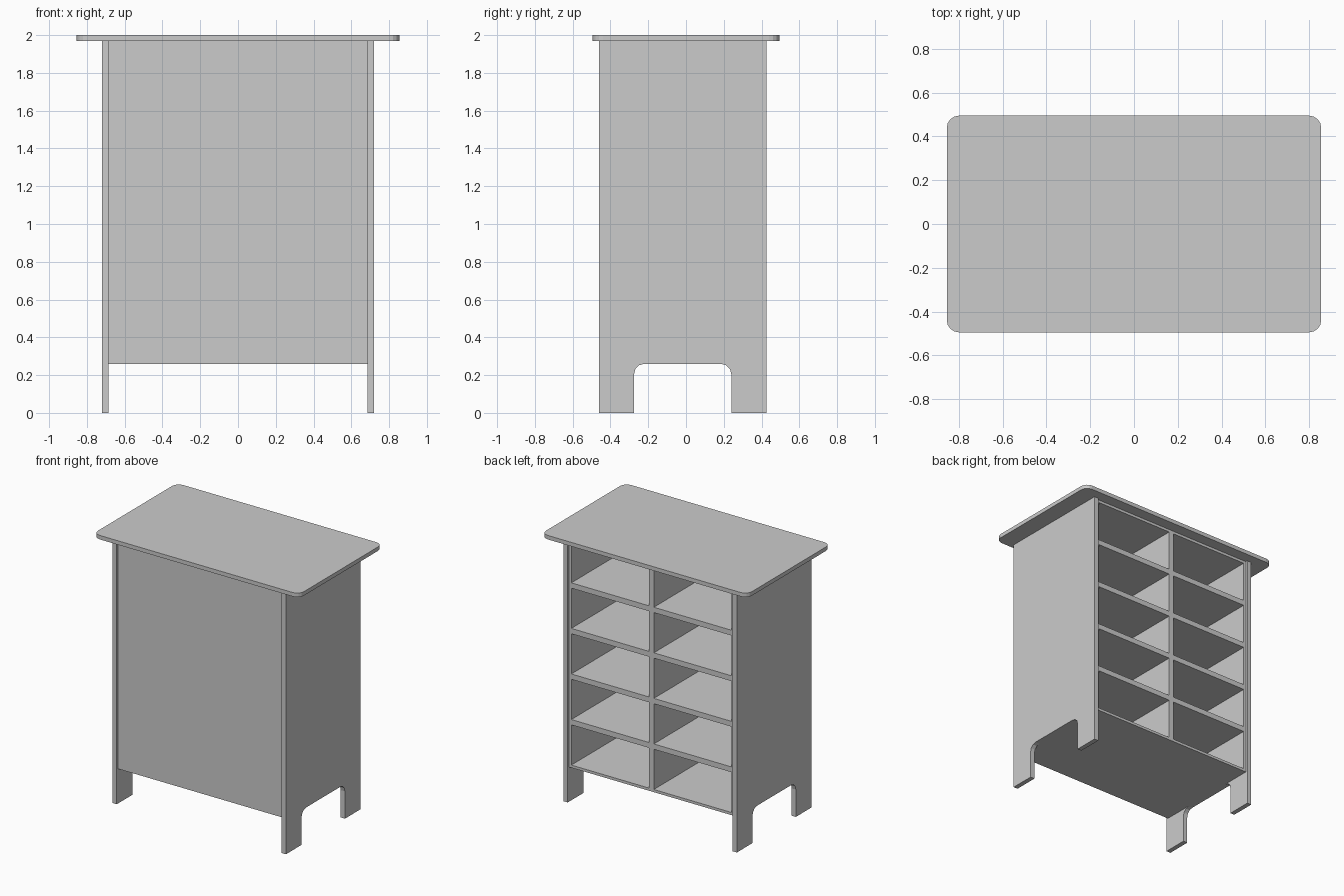
import bpy, bmesh
from math import sin, cos, pi

if "Cube" in bpy.data.objects:
    bpy.data.objects.remove(bpy.data.objects["Cube"])

grey = bpy.data.materials.new("plain grey")
grey.use_nodes = True
colour = (0.6, 0.6, 0.6, 1)
grey.diffuse_color = colour
grey.node_tree.nodes["Principled BSDF"].inputs["Base Color"].default_value = colour


def finish(name, bm):
    bmesh.ops.recalc_face_normals(bm, faces=bm.faces)
    mesh = bpy.data.meshes.new(name)
    bm.to_mesh(mesh)
    bm.free()
    mesh.materials.append(grey)
    obj = bpy.data.objects.new(name, mesh)
    bpy.context.collection.objects.link(obj)
    return obj


def prism(name, outline, offset):
    """Extrude a closed outline of 3D points along an offset."""
    bm = bmesh.new()
    face = bm.faces.new([bm.verts.new(p) for p in outline])
    ext = bmesh.ops.extrude_face_region(bm, geom=[face])
    verts = [v for v in ext["geom"] if isinstance(v, bmesh.types.BMVert)]
    bmesh.ops.translate(bm, verts=verts, vec=offset)
    return finish(name, bm)


def box(name, x0, x1, y0, y1, z0, z1):
    corners = [(x0, y0, z0), (x1, y0, z0), (x1, y1, z0), (x0, y1, z0)]
    return prism(name, corners, (0, 0, z1 - z0))


def arc(cx, cy, r, start, end, steps):
    angles = [start + (end - start) * i / steps for i in range(steps + 1)]
    return [(cx + r * cos(a), cy + r * sin(a)) for a in angles]


TOP, BASE = 1.97, 0.26          # underside of top, underside of cabinet
FRONT, BACK = -0.46, 0.425      # side panel depth
INNER, PANEL = 0.685, 0.035     # inner half width, side thickness
WALL, INSET = 0.02, 0.015

# Rounded table top
hx, hy, r = 0.855, 0.495, 0.055
rounded = []
for i, (sx, sy) in enumerate([(1, 1), (-1, 1), (-1, -1), (1, -1)]):
    rounded += arc(sx * (hx - r), sy * (hy - r), r, i * pi / 2, (i + 1) * pi / 2, 4)
prism("table_top", [(x, y, TOP) for x, y in rounded], (0, 0, 2 - TOP))

# Side panels with an arched cut-out that leaves two feet
leg, r = 0.185, 0.055
profile = [(FRONT, TOP), (FRONT, 0), (FRONT + leg, 0)]
profile += arc(FRONT + leg + r, BASE - r, r, pi, pi / 2, 3)
profile += arc(BACK - leg - r, BASE - r, r, pi / 2, 0, 3)
profile += [(BACK - leg, 0), (BACK, 0), (BACK, TOP)]
for name, x in (("left_side", INNER), ("right_side", -INNER - PANEL)):
    prism(name, [(x, y, z) for y, z in profile], (PANEL, 0, 0))

# Closed front panel
y0, y1 = FRONT + INSET, BACK - INSET
box("front_panel", -INNER, INNER, y0, y0 + WALL, BASE, TOP)

# Shelves: the inner ones are double thickness
rows = 5
pitch = (TOP - BASE) / rows
for i in range(rows + 1):
    z = BASE + i * pitch
    box(f"shelf_{i + 1}", -INNER, INNER, y0 + WALL, y1,
        max(z - WALL, BASE), min(z + WALL, TOP))

# Upright walls of each row, fitted between the shelves
for i in range(rows):
    z0, z1 = BASE + i * pitch + WALL, BASE + (i + 1) * pitch - WALL
    for name, a, b in (("right_wall", -INNER, -INNER + WALL),
                       ("divider", -WALL, WALL),
                       ("left_wall", INNER - WALL, INNER)):
        box(f"{name}_{i + 1}", a, b, y0 + WALL, y1, z0, z1)
